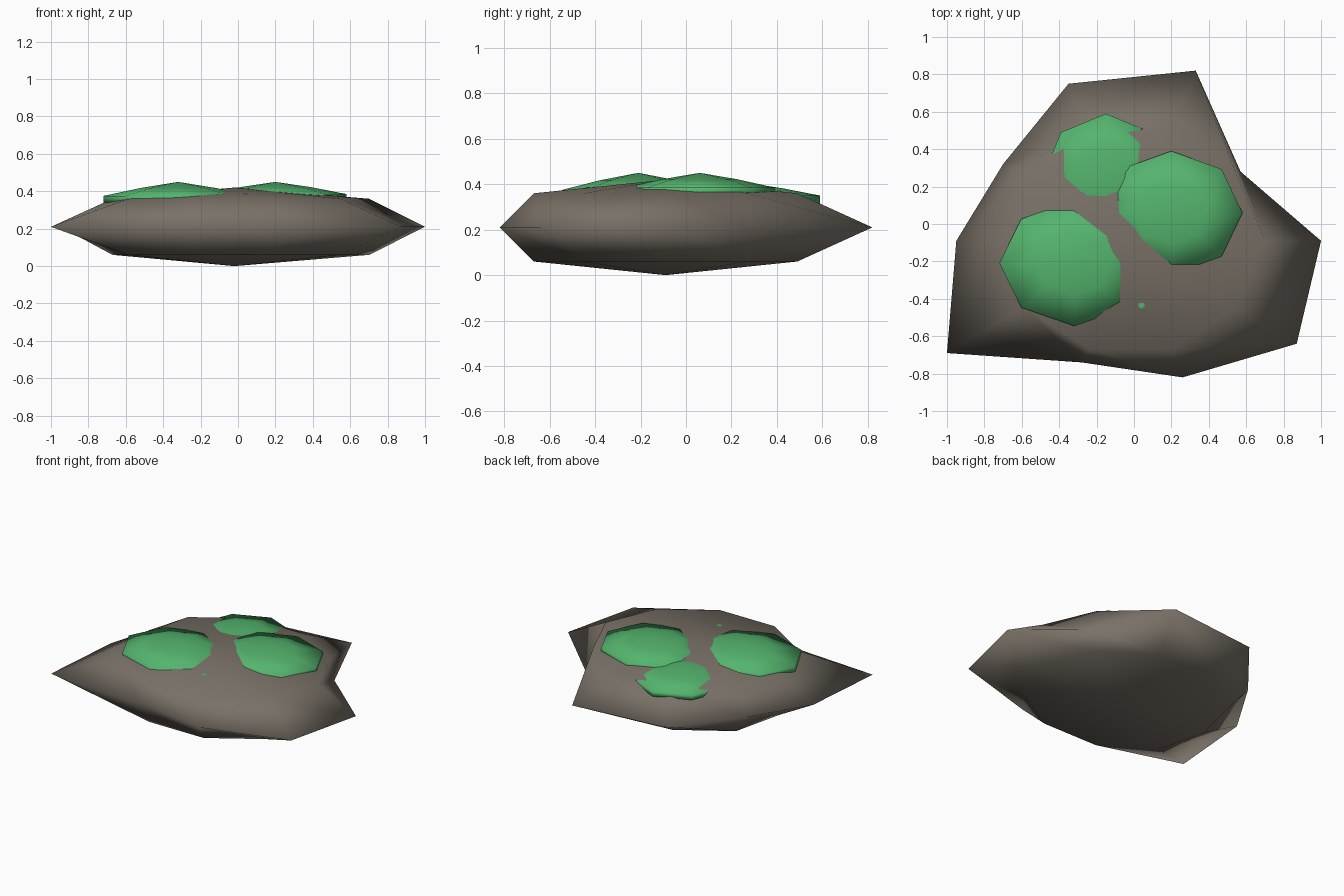
import bpy, bmesh, math

if "Cube" in bpy.data.objects:
    bpy.data.objects.remove(bpy.data.objects["Cube"])


def material(name, rgb):
    m = bpy.data.materials.new(name)
    m.diffuse_color = (*rgb, 1)
    m.use_nodes = True
    m.node_tree.nodes["Principled BSDF"].inputs["Base Color"].default_value = m.diffuse_color
    return m


STONE = material("warm grey stone", (0.19, 0.165, 0.135))
MOSS = material("moss green", (0.09, 0.46, 0.155))


def ring(cx, cy, z, rx, ry, n, scale=None):
    """Elliptical ring of points, optionally scaled point by point."""
    s = scale or [1] * n
    return [(cx + rx * s[i] * math.cos(math.tau * i / n),
             cy + ry * s[i] * math.sin(math.tau * i / n), z) for i in range(n)]


def lathe(name, top, rings, bottom, mat):
    """Skin rings from the top point down to the bottom point."""
    bm = bmesh.new()
    a, b = bm.verts.new(top), bm.verts.new(bottom)
    loops = [[bm.verts.new(p) for p in r] for r in rings]
    n = len(loops[0])
    for i in range(n):
        j = (i + 1) % n
        bm.faces.new((a, loops[0][i], loops[0][j]))
        for u, l in zip(loops, loops[1:]):
            bm.faces.new((u[i], l[i], l[j], u[j]))
        bm.faces.new((b, loops[-1][j], loops[-1][i]))
    for f in bm.faces:
        f.smooth = True
    bmesh.ops.recalc_face_normals(bm, faces=bm.faces)
    me = bpy.data.meshes.new(name)
    bm.to_mesh(me)
    bm.free()
    me.materials.append(mat)
    ob = bpy.data.objects.new(name, me)
    bpy.context.collection.objects.link(ob)
    return ob


# Flat boulder with an irregular rim
cx, cy = -0.02, -0.09
rim = [(1, -0.09), (0.57, 0.28), (0.33, 0.82), (-0.35, 0.75), (-0.70, 0.32),
       (-0.95, -0.09), (-1, -0.69), (-0.28, -0.74), (0.26, -0.82), (0.87, -0.64)]
wobble = [1.03, 1, 1, 1, 1, 0.93, 1, 1, 1, 1]
lathe("boulder", (cx, cy, 0.42),
      [ring(cx, cy, 0.36, 0.70, 0.61, 10, wobble),
       [(x, y, 0.21) for x, y in rim],
       ring(cx, cy, 0.06, 0.70, 0.61, 10, wobble)],
      (cx, cy, 0), STONE)

# Low moss domes, partly sunk into the boulder: x, y, rx, ry, peak, edge
patches = [(-0.32, -0.21, 0.40, 0.335, 0.45, 0.375),
           (0.20, 0.06, 0.38, 0.33, 0.45, 0.385),
           (-0.15, 0.25, 0.34, 0.34, 0.408, 0.35),
           (0.04, -0.43, 0.26, 0.20, 0.388, 0.33)]
for k, (x, y, rx, ry, peak, edge) in enumerate(patches):
    mid = edge + (peak - edge) * 0.57
    lathe(f"moss_patch_{k + 1}", (x, y, peak),
          [ring(x, y, mid, rx * 0.5, ry * 0.5, 8),
           ring(x, y, edge, rx, ry, 8),
           ring(x, y, edge - 0.035, rx, ry, 8)],
          (x, y, edge - 0.05), MOSS)
